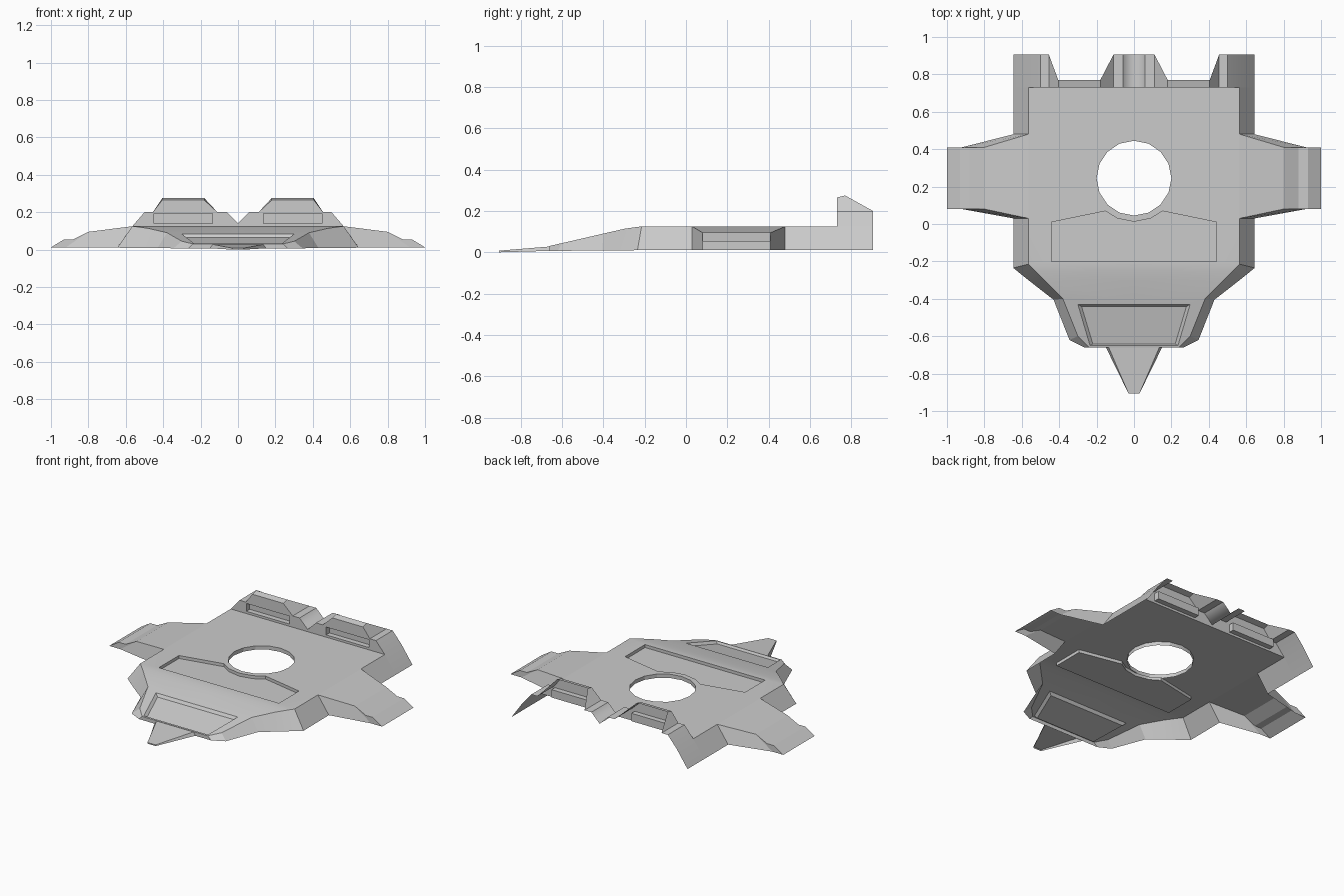
import bpy, bmesh
from math import sin, cos, radians

cube = bpy.data.objects.get("Cube")
if cube:
    bpy.data.objects.remove(cube, do_unlink=True)

grey = bpy.data.materials.new("hull grey")
grey.use_nodes = True
colour = (0.6, 0.6, 0.6, 1)
grey.diffuse_color = colour
grey.node_tree.nodes["Principled BSDF"].inputs["Base Color"].default_value = colour

DECK, SILL = 0.125, 0.012


def at(points, z):
    """Lift 2D points to a fixed height."""
    return [(x, y, z) for x, y in points]


def face(bm, points):
    return bm.faces.new([bm.verts.new(p) for p in points])


def strip(bm, a, b):
    """Quads between two matching paths."""
    for i in range(len(a) - 1):
        face(bm, [a[i], a[i + 1], b[i + 1], b[i]])


def arc(radius, angles):
    """Points around the centre of the round opening."""
    return [(radius * cos(radians(t)), 0.245 + radius * sin(radians(t))) for t in angles]


def finish(bm, name):
    """Weld the half, orient it, shade it and mirror it across x."""
    bmesh.ops.remove_doubles(bm, verts=bm.verts, dist=0.0005)
    bmesh.ops.recalc_face_normals(bm, faces=bm.faces)
    if sum(f.normal.z * f.calc_area() for f in bm.faces) < 0:
        bmesh.ops.reverse_faces(bm, faces=bm.faces)
    mesh = bpy.data.meshes.new(name)
    bm.to_mesh(mesh)
    bm.free()
    mesh.materials.append(grey)
    ob = bpy.data.objects.new(name, mesh)
    bpy.context.collection.objects.link(ob)
    bpy.ops.object.select_all(action="DESELECT")
    ob.select_set(True)
    bpy.context.view_layer.objects.active = ob
    bpy.ops.object.shade_smooth_by_angle(angle=radians(12))
    mirror = ob.modifiers.new("mirror", "MIRROR")
    mirror.use_clip = True
    return ob


# Hull: flat deck with round opening and sunken middle panel
bm = bmesh.new()
opening = arc(0.2, [-90 + 22.5 * i for i in range(9)])
opening[0], opening[-1] = (0, 0.045), (0, 0.445)
panel = [(0, -0.2), (0.44, -0.2), (0.44, 0.01)] + arc(0.233, [-49, -67.5]) + [(0, 0.012)]
side = [(0.565, 0.03), (0.565, -0.215)]
face(bm, at([(0, 0.73), (0.565, 0.73), (0.565, 0.48)] + side + [(0, -0.215)]
            + panel + opening, DECK))
strip(bm, at(opening, DECK), at(opening, DECK - 0.025))
strip(bm, at(panel, DECK), at(panel, DECK - 0.02))
face(bm, at(panel, DECK - 0.02))


# Hull: soft bend into the sloping bow with a sunken trapezoid panel
def slope(x, y, drop=0):
    return (x, y, DECK + 0.23 * (y + 0.25) - drop)


bend = [(0.565, -0.215, DECK), (0.53, -0.25, 0.121), slope(0.48, -0.3)]
strip(bm, bend, [(0, y, z) for x, y, z in bend])
bow = [slope(0.38, -0.4), slope(0.3, -0.6), slope(0.24, -0.66)]
rim = [(0, -0.65), (0.235, -0.65), (0.3, -0.43), (0, -0.43)]
floor = [(0, -0.642), (0.22, -0.642), (0.28, -0.442), (0, -0.442)]
rim_top = [slope(x, y) for x, y in rim]
floor_low = [slope(x, y, 0.016) for x, y in floor]
face(bm, [slope(0, -0.3), bend[-1]] + bow + [slope(0, -0.66)] + rim_top)
strip(bm, rim_top, floor_low)
face(bm, floor_low)

# Hull: flared side skirts
skirt_top = [(0.565, 0.03, DECK)] + bend + bow + [slope(0, -0.66)]
skirt_low = at([(0.645, 0.03), (0.645, -0.235), (0.59, -0.28), (0.52, -0.335),
                (0.43, -0.405), (0.345, -0.62), (0.265, -0.66), (0, -0.66)], SILL)
skirt_low = [(x, y, z + min(0, y) * 0.008) for x, y, z in skirt_low]
strip(bm, skirt_top, skirt_low)
strip(bm, at([(0.565, 0.73), (0.565, 0.48)], DECK), at([(0.645, 0.73), (0.645, 0.48)], SILL))
finish(bm, "hull")

# Side wings: stepped top sheet with slanted end walls
bm = bmesh.new()
profile = [(0.565, DECK), (0.8, 0.095), (0.88, 0.055), (0.93, 0.055), (1.0, SILL)]
edges = []
for root, tip in ((0.03, 0.08), (0.48, 0.41)):
    edge = [(x, root if i == 0 else tip, z) for i, (x, z) in enumerate(profile)]
    foot = (0.92, tip, SILL)
    face(bm, edge[:2] + [foot, (0.645, root, SILL)])
    face(bm, edge[1:] + [foot])
    edges.append(edge)
strip(bm, *edges)
finish(bm, "side_wings")

# Rear housings: folded roof sheet, open at the back
bm = bmesh.new()
fold = [(0.645, SILL), (0.565, DECK), (0.5, 0.2), (0.455, 0.2), (0.405, 0.265),
        (0.18, 0.265), (0.11, 0.2), (0.06, 0.2), (0, 0.14)]
WALL = 0.73
front = [(x, WALL, z) for x, z in fold]
back = [(x, 0.77, 0.275) if z > 0.25 else (x, 0.905, z) for x, z in fold]
strip(bm, front, back)

# Rear housings: front wall with a sunken slot
MID, LOW, HIGH = 0.29, 0.14, 0.192
slot_out = [(MID, HIGH), (0.45, HIGH), (0.45, LOW), (MID, LOW)]
slot_in = [(MID, HIGH), (0.135, HIGH), (0.135, LOW), (MID, LOW)]
for outline, slot in ((fold[4:0:-1], slot_out), (fold[5:] + [(0, DECK)], slot_in)):
    loop = [(MID, 0.265)] + outline + [(MID, DECK)] + slot[::-1]
    face(bm, [(x, WALL, z) for x, z in loop])
    near = [(x, WALL, z) for x, z in slot]
    far = [(x, WALL + 0.035, z) for x, z in slot]
    strip(bm, near, far)
    face(bm, far)
finish(bm, "rear_housings")

# Nose: tapered spike with thin sides
bm = bmesh.new()
ridge = [(0, -0.66, 0.028), (0.135, -0.66, 0.028), (0.03, -0.905, 0.008), (0, -0.905, 0.008)]
base = [(0.15, -0.66, 0.007), (0.03, -0.905, 0), (0, -0.905, 0)]
face(bm, ridge)
strip(bm, ridge[1:], base)
finish(bm, "nose")
